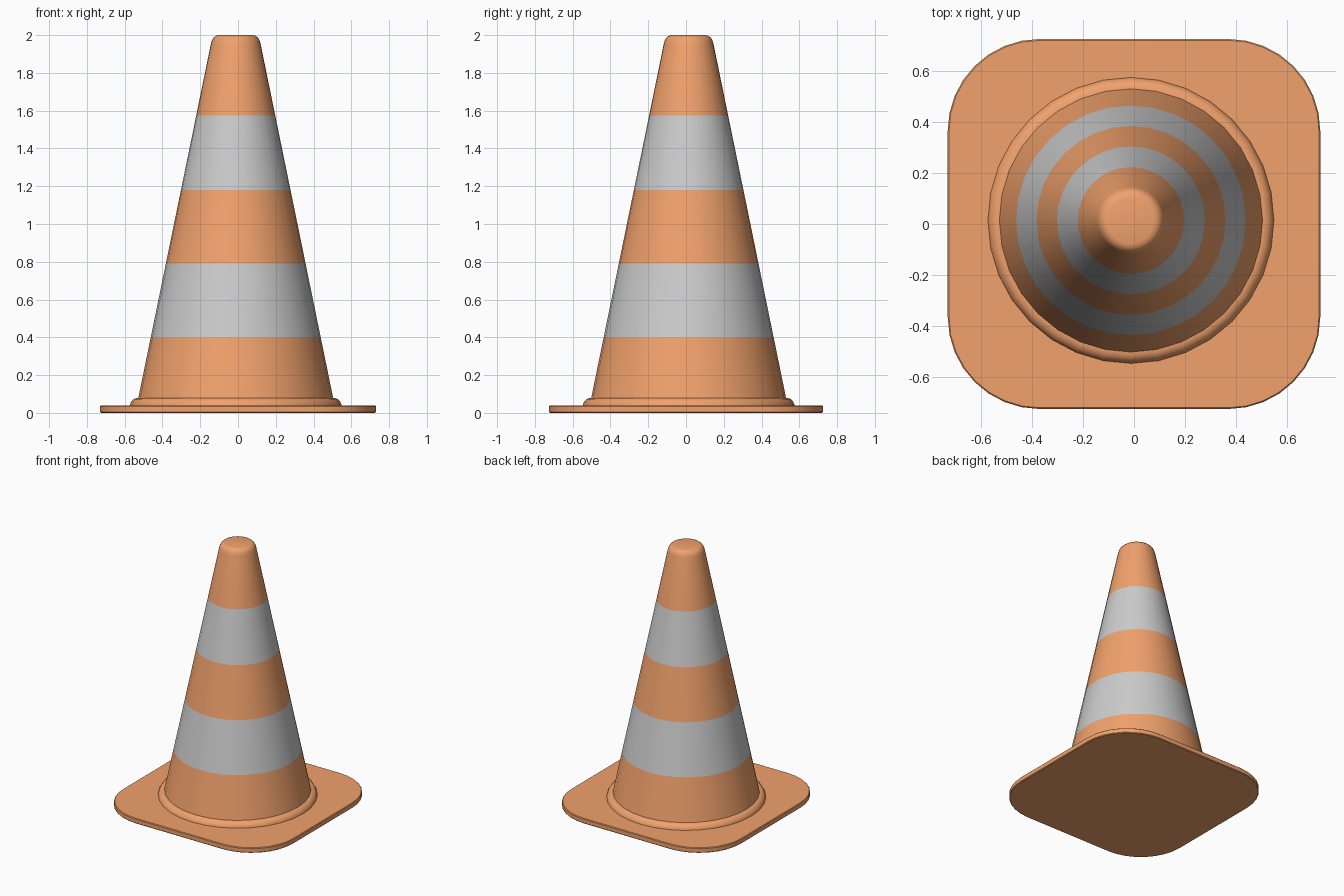
import bpy, bmesh
from math import sin, cos, pi, radians

if "Cube" in bpy.data.objects:
    bpy.data.objects.remove(bpy.data.objects["Cube"])

SIDES = 32
CENTRE = (-0.012, 0.014)


def material(name, rgb):
    m = bpy.data.materials.new(name)
    m.diffuse_color = (*rgb, 1)
    m.use_nodes = True
    m.node_tree.nodes["Principled BSDF"].inputs["Base Color"].default_value = m.diffuse_color
    return m


orange = material("orange_plastic", (0.88, 0.36, 0.15))
grey = material("reflective_grey", (0.53, 0.53, 0.53))


def finish(name, bm, mats, angle=40):
    bmesh.ops.recalc_face_normals(bm, faces=bm.faces)
    me = bpy.data.meshes.new(name)
    bm.to_mesh(me)
    bm.free()
    ob = bpy.data.objects.new(name, me)
    bpy.context.collection.objects.link(ob)
    for m in mats:
        me.materials.append(m)
    bpy.ops.object.select_all(action='DESELECT')
    ob.select_set(True)
    bpy.context.view_layer.objects.active = ob
    bpy.ops.object.shade_smooth_by_angle(angle=radians(angle))
    return ob


def loft(bm, loops, slots=None):
    """Join equal-length point loops with quads and cap both ends."""
    rings = [[bm.verts.new(p) for p in loop] for loop in loops]
    n = len(rings[0])
    for k, (a, b) in enumerate(zip(rings, rings[1:])):
        for i in range(n):
            j = (i + 1) % n
            f = bm.faces.new((a[i], a[j], b[j], b[i]))
            f.material_index = slots[k] if slots else 0
    bm.faces.new(rings[0][::-1])
    bm.faces.new(rings[-1])


def circle(r, z):
    return [(CENTRE[0] + r * cos(2 * pi * i / SIDES),
             CENTRE[1] + r * sin(2 * pi * i / SIDES), z) for i in range(SIDES)]


def rounded_square(inset, z, hx=0.73, hy=0.725, r=0.36, seg=8):
    pts = []
    for q, (sx, sy) in enumerate([(1, 1), (-1, 1), (-1, -1), (1, -1)]):
        for i in range(seg + 1):
            a = (q + i / seg) * pi / 2
            pts.append((sx * (hx - r) + (r - inset) * cos(a),
                        sy * (hy - r) + (r - inset) * sin(a), z))
    return pts


# Flat base plate with softened rims
bm = bmesh.new()
loft(bm, [rounded_square(i, z) for i, z in
          [(0.005, 0), (0, 0.005), (0, 0.035), (0.005, 0.04)]])
finish("base_plate", bm, [orange])

# Rounded collar where the cone meets the plate
bm = bmesh.new()
loft(bm, [circle(r, z) for r, z in
          [(0.561, 0.035), (0.56, 0.045), (0.553, 0.06),
           (0.541, 0.073), (0.525, 0.079), (0.505, 0.08)]])
finish("base_collar", bm, [orange])


# Tapered cone with two reflective bands and a rounded tip
def taper(z):
    return 0.532 - 0.205 * z


profile = [(taper(z), z) for z in (0.06, 0.4, 0.79, 1.18, 1.575, 1.955)]
profile += [(0.126, 1.972), (0.118, 1.986), (0.106, 1.996), (0.09, 2.0)]
bm = bmesh.new()
loft(bm, [circle(r, z) for r, z in profile], [0, 1, 0, 1] + [0] * 5)
finish("cone_body", bm, [orange, grey])
